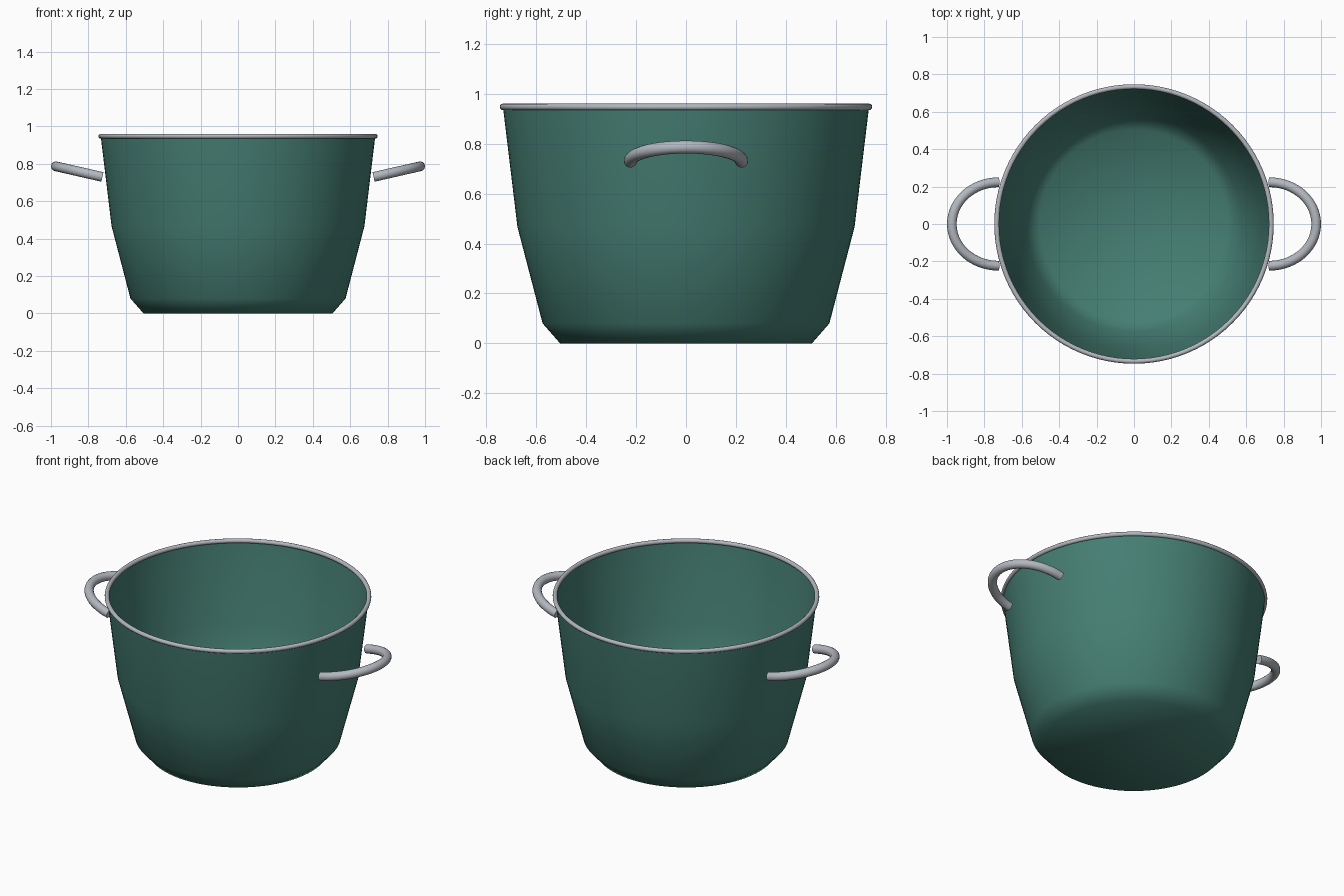
import bpy, bmesh, math
from mathutils import Vector

cube = bpy.data.objects.get("Cube")
if cube:
    bpy.data.objects.remove(cube)


def make_material(name, rgb):
    mat = bpy.data.materials.new(name)
    mat.use_nodes = True
    mat.diffuse_color = (*rgb, 1)
    mat.node_tree.nodes["Principled BSDF"].inputs["Base Color"].default_value = (*rgb, 1)
    return mat


def add_object(name, bm, mat):
    bmesh.ops.recalc_face_normals(bm, faces=bm.faces)
    for face in bm.faces:
        face.smooth = len(face.verts) <= 4
    mesh = bpy.data.meshes.new(name)
    bm.to_mesh(mesh)
    bm.free()
    mesh.materials.append(mat)
    obj = bpy.data.objects.new(name, mesh)
    bpy.context.collection.objects.link(obj)
    return obj


def bridge(bm, a, b):
    n = len(a)
    for i in range(n):
        bm.faces.new((a[i], a[(i + 1) % n], b[(i + 1) % n], b[i]))


def circle(bm, center, u, v, radius, sides):
    angles = [math.tau * i / sides for i in range(sides)]
    return [bm.verts.new(center + (u * math.cos(t) + v * math.sin(t)) * radius) for t in angles]


X, Y, Z = Vector((1, 0, 0)), Vector((0, 1, 0)), Vector((0, 0, 1))
SIDES = 96
enamel = make_material("green enamel", (0.06, 0.21, 0.17))
steel = make_material("steel grey", (0.45, 0.48, 0.52))

# Pot body: thin turned sheet, open at the top
bm = bmesh.new()
profile = [(0.505, 0), (0.575, 0.08), (0.676, 0.467), (0.734, 0.948)]
rings = [circle(bm, Z * z, X, Y, r, SIDES) for r, z in profile]
for low, high in zip(rings, rings[1:]):
    bridge(bm, low, high)
center = bm.verts.new((0, 0, 0))
for i in range(SIDES):
    bm.faces.new((center, rings[0][(i + 1) % SIDES], rings[0][i]))
add_object("pot_body", bm, enamel)

# Rolled rim
bm = bmesh.new()
rings = []
for i in range(SIDES):
    t = math.tau * i / SIDES
    out = X * math.cos(t) + Y * math.sin(t)
    rings.append(circle(bm, out * 0.734 + Z * 0.948, out, Z, 0.013, 12))
for i in range(SIDES):
    bridge(bm, rings[i], rings[(i + 1) % SIDES])
add_object("rim", bm, steel)


# Looped handles, rising outward, with flat capped ends
def handle(name, side):
    bm = bmesh.new()
    outward = Vector((0.249 * side, 0, 0.057))
    normal = outward.cross(Y).normalized()
    start = Vector((0.725 * side, 0, 0.73))
    rings = []
    steps = 32
    for i in range(steps + 1):
        t = math.pi * i / steps
        point = start + outward * math.sin(t) + Y * 0.223 * math.cos(t)
        tangent = (outward * math.cos(t) - Y * 0.223 * math.sin(t)).normalized()
        rings.append(circle(bm, point, tangent.cross(normal), normal, 0.026, 16))
    for a, b in zip(rings, rings[1:]):
        bridge(bm, a, b)
    bm.faces.new(rings[0])
    bm.faces.new(rings[-1])
    add_object(name, bm, steel)


handle("left_handle", 1)
handle("right_handle", -1)
